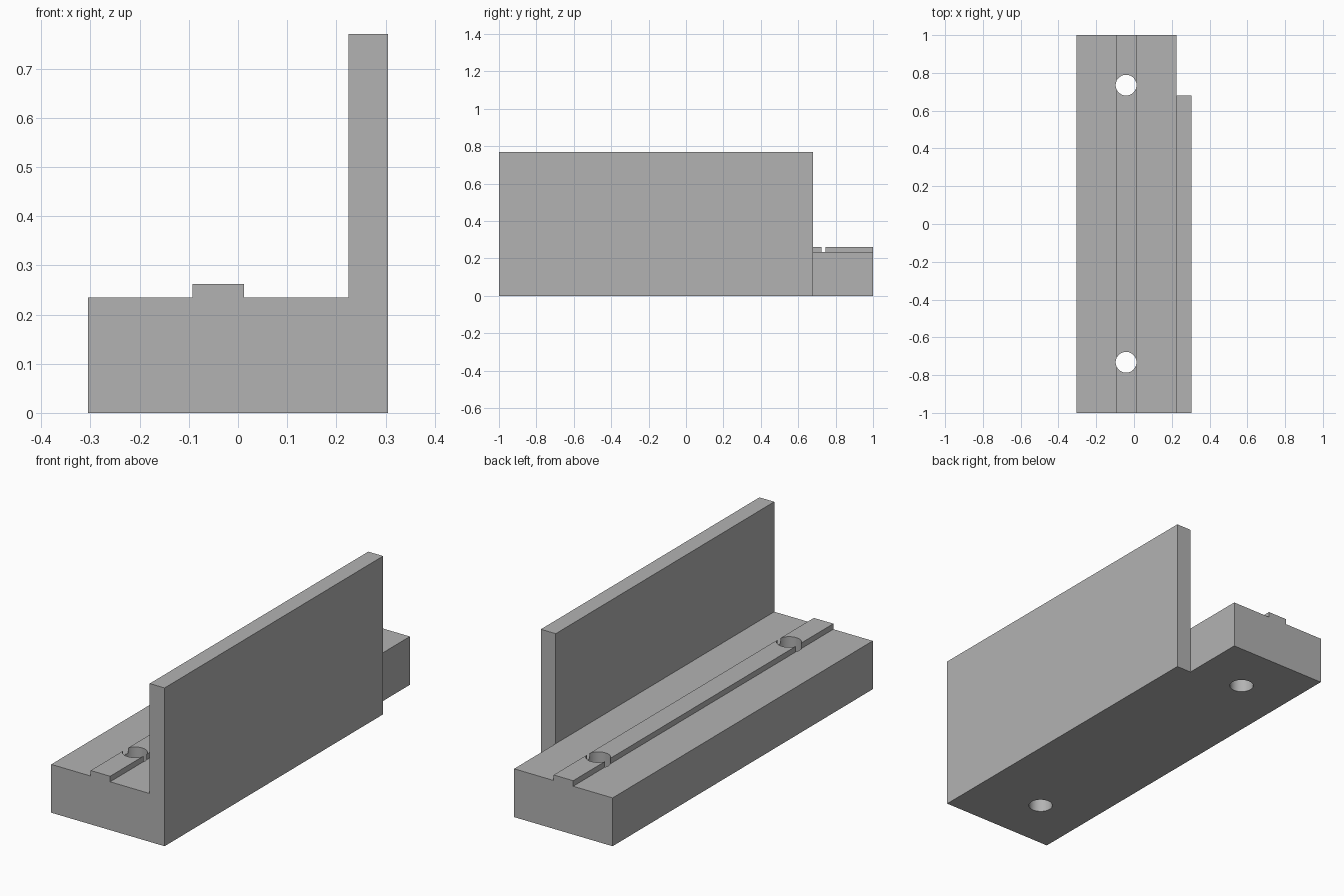
import bpy
import bmesh
import math
from mathutils import Matrix

cube = bpy.data.objects.get("Cube")
if cube:
    bpy.data.objects.remove(cube, do_unlink=True)

# Main dimensions
LEFT, RIGHT = -0.305, 0.305
WALL_X, WALL_END = 0.225, 0.68
BASE_Z, RIB_Z, TOP_Z = 0.235, 0.262, 0.77
RIB_X0, RIB_X1 = -0.093, 0.012
HOLE_X, HOLE_R = -0.042, 0.055

grey = bpy.data.materials.new("mid grey")
grey.use_nodes = True
colour = (0.448, 0.448, 0.448, 1)
grey.diffuse_color = colour
grey.node_tree.nodes["Principled BSDF"].inputs["Base Color"].default_value = colour


def make_object(name, bm):
    bmesh.ops.recalc_face_normals(bm, faces=bm.faces)
    mesh = bpy.data.meshes.new(name)
    bm.to_mesh(mesh)
    bm.free()
    mesh.materials.append(grey)
    obj = bpy.data.objects.new(name, mesh)
    bpy.context.collection.objects.link(obj)
    return obj


def extrude_profile(name, points, y0, y1):
    bm = bmesh.new()
    face = bm.faces.new([bm.verts.new((x, y0, z)) for x, z in points])
    moved = bmesh.ops.extrude_face_region(bm, geom=[face])["geom"]
    verts = [v for v in moved if isinstance(v, bmesh.types.BMVert)]
    bmesh.ops.translate(bm, verts=verts, vec=(0, y1 - y0, 0))
    # Keep the starting cap so the solid is closed
    if not face.is_valid or len(bm.faces) < len(points) + 2:
        bm.faces.new([e for e in bm.verts if abs(e.co.y - y0) < 1e-6])
    return make_object(name, bm)


def hole_cutter(y):
    bm = bmesh.new()
    bmesh.ops.create_cone(bm, cap_ends=True, segments=48, radius1=HOLE_R, radius2=HOLE_R,
                          depth=1, matrix=Matrix.Translation((HOLE_X, y, 0.2)))
    return make_object("hole_cutter", bm)


# Base, raised rib and side wall share one cross-section
body = extrude_profile("angle_bracket", [
    (LEFT, 0), (RIGHT, 0), (RIGHT, TOP_Z), (WALL_X, TOP_Z), (WALL_X, BASE_Z),
    (RIB_X1, BASE_Z), (RIB_X1, RIB_Z), (RIB_X0, RIB_Z), (RIB_X0, BASE_Z), (LEFT, BASE_Z),
], -1, 1)

# The wall stops short of the back; two holes pass through the rib
notch = extrude_profile("notch_cutter",
                        [(WALL_X, -0.1), (0.5, -0.1), (0.5, 1), (WALL_X, 1)], WALL_END, 1.1)
cutters = [notch] + [hole_cutter(y) for y in (-0.732, 0.735)]
for cutter in cutters:
    cutter.hide_render = True
    mod = body.modifiers.new("cut", 'BOOLEAN')
    mod.operation = 'DIFFERENCE'
    mod.solver = 'EXACT'
    mod.object = cutter

# Bake the cuts and remove the cutters
bpy.context.view_layer.update()
graph = bpy.context.evaluated_depsgraph_get()
result = bpy.data.meshes.new_from_object(body.evaluated_get(graph))
body.modifiers.clear()
body.data = result
for cutter in cutters:
    bpy.data.objects.remove(cutter, do_unlink=True)

bpy.ops.object.select_all(action='DESELECT')
body.select_set(True)
bpy.context.view_layer.objects.active = body
bpy.ops.object.shade_smooth_by_angle(angle=math.radians(30))
